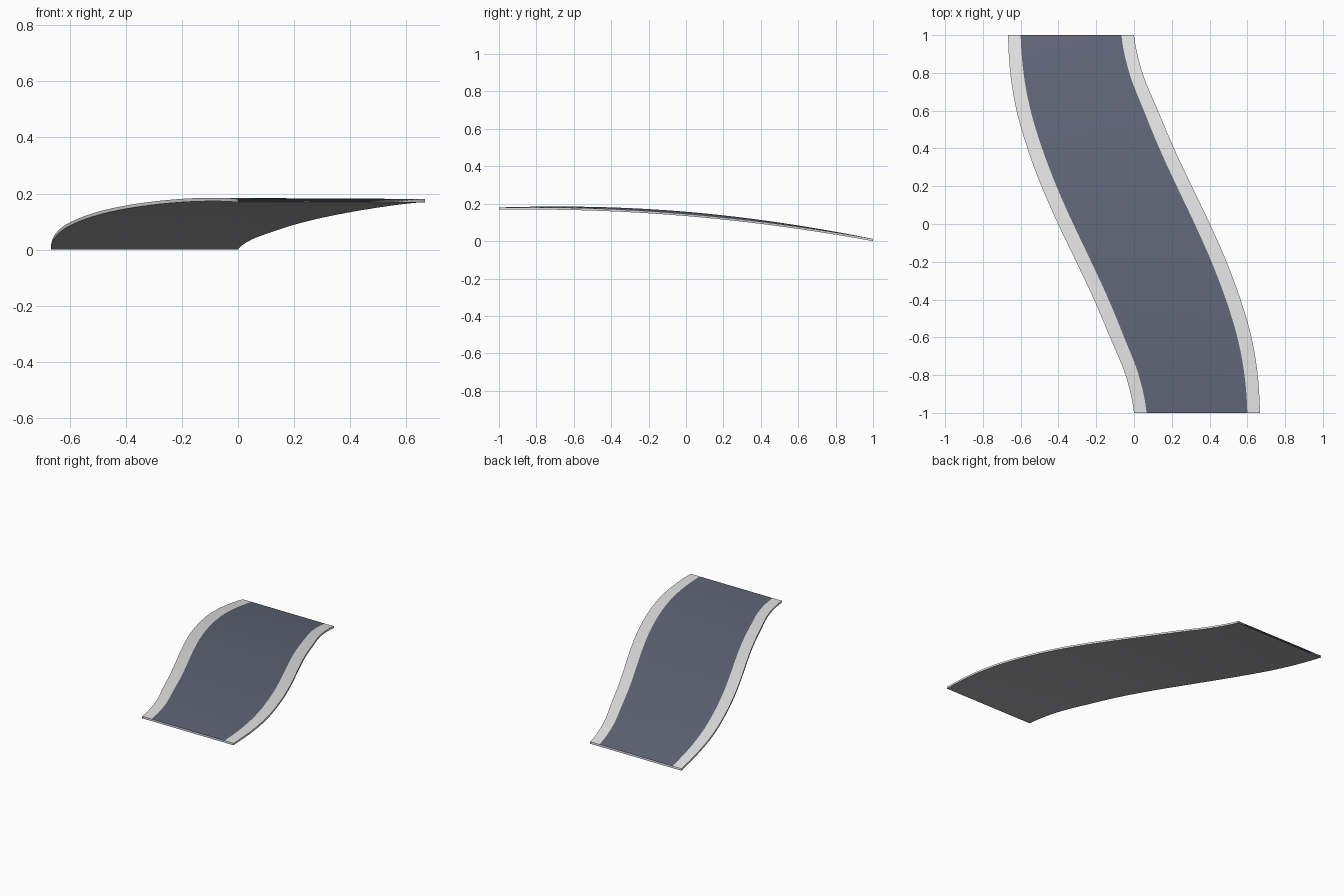
import bpy, bmesh, math

if "Cube" in bpy.data.objects:
    bpy.data.objects.remove(bpy.data.objects["Cube"])

def material(name, rgb):
    m = bpy.data.materials.new(name)
    m.diffuse_color = (*rgb, 1)
    m.use_nodes = True
    m.node_tree.nodes["Principled BSDF"].inputs["Base Color"].default_value = m.diffuse_color
    return m

ROAD, KERB, BASE = 0, 1, 2
mats = [material("road_blue_grey", (0.118, 0.133, 0.188)),
        material("kerb_light_grey", (0.78, 0.78, 0.78)),
        material("underside_mid_grey", (0.42, 0.41, 0.43))]

THICK = 0.012
# x of the right edge from the back (y=1) to the front (y=-1); the left edge is its point reflection
EDGE = [0, .045, .127, .212, .306, .402, .49, .564, .622, .655, .667]

def right_x(y):
    u = (1 - y) * 5
    i = min(int(u), 9)
    f = u - i
    a, b, c, d = (EDGE[max(0, min(10, i + k))] for k in (-1, 0, 1, 2))
    return b + .5 * f * (c - a + f * (2*a - 5*b + 4*c - d + f * (3*(b - c) + d - a)))

def height(y, side):
    """Bottom height: an arched ramp, slightly banked up on the left (side 0)."""
    q = (1 + y) / 2
    s = math.sin(math.pi * q)
    return .168 * (1 - q * q) + s * (.008 + .011 * (1 - side))

# curved ramp: rows of cross-sections joined into one thin shell, open at both ends
bm = bmesh.new()
ROWS = 48
COLS = [0, .1, .3, .5, .7, .9, 1]
top, bottom = [], []
for r in range(ROWS + 1):
    y = 1 - 2 * r / ROWS
    xr, xl = right_x(y), -right_x(-y)
    pts = [(xl + (xr - xl) * c, y, height(y, c)) for c in COLS]
    bottom.append([bm.verts.new(p) for p in pts])
    top.append([bm.verts.new((p[0], p[1], p[2] + THICK)) for p in pts])

def face(verts, mat):
    bm.faces.new(verts).material_index = mat

n = len(COLS) - 1
for r in range(ROWS):
    for c in range(n):
        mat = KERB if c in (0, n - 1) else ROAD
        face((top[r][c], top[r+1][c], top[r+1][c+1], top[r][c+1]), mat)
        face((bottom[r][c], bottom[r][c+1], bottom[r+1][c+1], bottom[r+1][c]), BASE)
    # kerb side walls
    face((top[r][0], bottom[r][0], bottom[r+1][0], top[r+1][0]), KERB)
    face((top[r][n], top[r+1][n], bottom[r+1][n], bottom[r][n]), KERB)

mesh = bpy.data.meshes.new("curved_road_ramp")
bm.to_mesh(mesh)
bm.free()
for m in mats:
    mesh.materials.append(m)
obj = bpy.data.objects.new("curved_road_ramp", mesh)
bpy.context.collection.objects.link(obj)
bpy.context.view_layer.objects.active = obj
obj.select_set(True)
bpy.ops.object.shade_smooth_by_angle(angle=math.radians(30))
